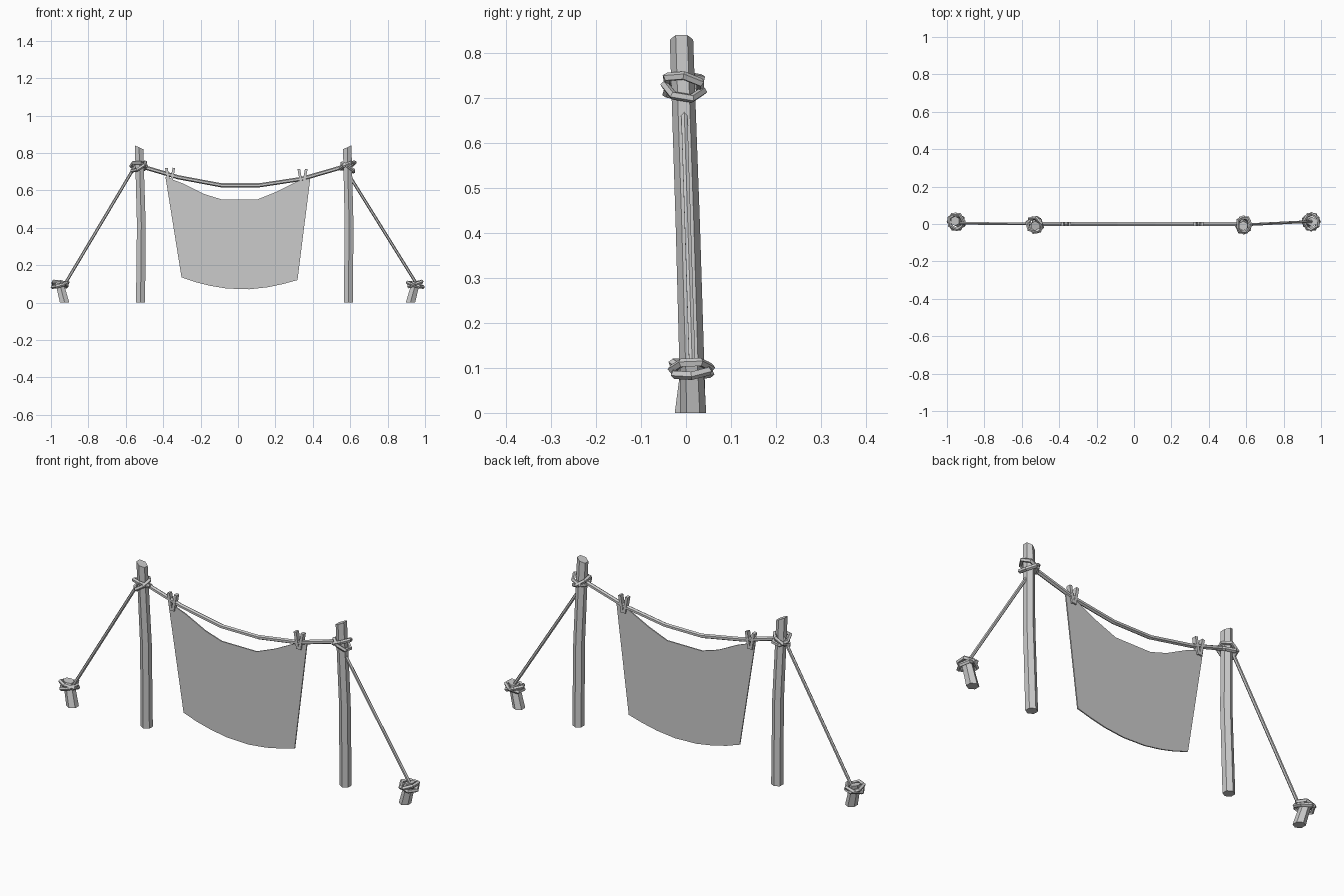
import bpy, bmesh, math
from mathutils import Vector, Matrix, Euler

if "Cube" in bpy.data.objects:
    bpy.data.objects.remove(bpy.data.objects["Cube"])

grey = bpy.data.materials.new("plain grey")
grey.use_nodes = True
GREY = (0.6, 0.6, 0.6, 1)
grey.diffuse_color = GREY
grey.node_tree.nodes["Principled BSDF"].inputs["Base Color"].default_value = GREY


def finish(name, bm):
    bmesh.ops.recalc_face_normals(bm, faces=bm.faces)
    mesh = bpy.data.meshes.new(name)
    bm.to_mesh(mesh)
    bm.free()
    mesh.materials.append(grey)
    obj = bpy.data.objects.new(name, mesh)
    bpy.context.collection.objects.link(obj)
    return obj


def skin(bm, rings, closed=False):
    """Join rings of vertices into a tube, capped unless it closes on itself."""
    n = len(rings[0])
    pairs = list(zip(rings, rings[1:]))
    if closed:
        pairs.append((rings[-1], rings[0]))
    else:
        bm.faces.new(rings[0])
        bm.faces.new(rings[-1])
    for a, b in pairs:
        for i in range(n):
            j = (i + 1) % n
            bm.faces.new((a[i], a[j], b[j], b[i]))


def pole(name, levels, slope=0.0, sides=6):
    """Upright timber; levels hold (x, y, z, radius), slope tilts the top cut."""
    bm = bmesh.new()
    rings = []
    for k, (x, y, z, r) in enumerate(levels):
        tilt = slope if k == len(levels) - 1 else 0
        ring = []
        for i in range(sides):
            a = math.tau * (i + 0.5) / sides
            dx = r * math.cos(a)
            ring.append(bm.verts.new((x + dx, y + r * math.sin(a), z + tilt * dx)))
        rings.append(ring)
    skin(bm, rings)
    return finish(name, bm)


def rope(name, points, radius, sides=6):
    """Rope along a path lying close to the xz plane."""
    bm = bmesh.new()
    pts = [Vector(p) for p in points]
    rings = []
    for k, p in enumerate(pts):
        t = (pts[min(k + 1, len(pts) - 1)] - pts[max(k - 1, 0)]).normalized()
        u = t.cross(Vector((0, 1, 0))).normalized()
        v = t.cross(u)
        rings.append([bm.verts.new(p + radius * (u * math.cos(a) + v * math.sin(a)))
                      for a in (math.tau * i / sides for i in range(sides))])
    skin(bm, rings)
    return finish(name, bm)


def lashing(name, centre, loops, major=0.043, minor=0.01, sides=6):
    """Knot of tilted hexagonal loops; loops hold (tilt x, tilt y, turn, lift)."""
    bm = bmesh.new()
    for tx, ty, turn, lift in loops:
        rot = Euler([math.radians(d) for d in (tx, ty, turn)]).to_matrix()
        middle = Vector(centre) + Vector((0, 0, lift))
        rings = []
        for i in range(sides):
            a = math.tau * i / sides
            out = Vector((math.cos(a), math.sin(a), 0))
            rings.append([bm.verts.new(middle + rot @ (
                out * (major + minor * math.cos(b)) + Vector((0, 0, minor * math.sin(b)))))
                for b in (math.tau * j / 5 for j in range(5))])
        skin(bm, rings, closed=True)
    return finish(name, bm)


def peg(name, x, z):
    """Clothes peg: two flat legs opening upward."""
    bm = bmesh.new()
    for s in (-1, 1):
        place = (Matrix.Translation((x + s * 0.0125, 0, z))
                 @ Matrix.Rotation(s * math.radians(10), 4, 'Y')
                 @ Matrix.Diagonal((0.014, 0.022, 0.085, 1)))
        bmesh.ops.create_cube(bm, size=1, matrix=place)
    return finish(name, bm)


# Posts, gently bent toward the top
pole("right_post", [(-0.521, 0.016, 0, 0.028), (-0.517, 0.004, 0.42, 0.027),
                    (-0.529, -0.01, 0.83, 0.026)], slope=-0.45)
pole("left_post", [(0.59, 0.016, 0, 0.028), (0.594, 0.004, 0.42, 0.027),
                   (0.584, -0.01, 0.83, 0.026)], slope=0.45)

# Ground stakes, leaning outward
pole("right_stake", [(-0.927, 0.004, 0, 0.029), (-0.957, 0.016, 0.115, 0.026)], slope=-0.2)
pole("left_stake", [(0.922, 0.016, 0, 0.029), (0.953, 0.012, 0.115, 0.026)], slope=0.2)

# Lashings on posts and stakes
lashing("right_post_lashing", (-0.531, -0.005, 0.725),
        [(10, -32, 10, 0.002), (-14, 24, 40, 0.005)])
lashing("left_post_lashing", (0.586, -0.005, 0.722),
        [(8, 32, 30, 0), (-10, -24, 0, 0.01)])
lashing("right_stake_lashing", (-0.951, 0.012, 0.095),
        [(6, -16, 0, 0), (-8, 18, 30, 0.004)])
lashing("left_stake_lashing", (0.948, 0.012, 0.095),
        [(6, 16, 0, 0), (-8, -18, 30, 0.004)])

# Sagging line and the two guy ropes
rope("clothes_line", [(-0.53, 0, 0.732), (-0.32, 0, 0.67), (-0.09, 0, 0.627),
                      (0.115, 0, 0.627), (0.34, 0, 0.661), (0.585, 0, 0.732)], 0.011)
rope("right_guy_rope", [(-0.535, 0, 0.755), (-0.94, 0.004, 0.075)], 0.008)
rope("left_guy_rope", [(0.582, -0.005, 0.70), (0.955, 0.014, 0.10)], 0.008)

# Hanging cloth: matching points along its top and bottom hems
top = [(-0.388, 0.672), (-0.29, 0.635), (-0.18, 0.58), (-0.09, 0.552),
       (0.105, 0.552), (0.21, 0.594), (0.30, 0.64), (0.388, 0.677)]
bottom = [(-0.302, 0.135), (-0.23, 0.11), (-0.15, 0.09), (-0.06, 0.075),
          (0.06, 0.071), (0.16, 0.082), (0.24, 0.099), (0.318, 0.12)]
bm = bmesh.new()
hems = [[bm.verts.new((x, 0, z)) for x, z in hem] for hem in (top, bottom)]
for i in range(len(top) - 1):
    bm.faces.new((hems[0][i], hems[0][i + 1], hems[1][i + 1], hems[1][i]))
cloth = finish("cloth", bm)
thick = cloth.modifiers.new("thickness", 'SOLIDIFY')
thick.thickness = 0.006
thick.offset = 0

# Pegs holding the cloth on the line
peg("right_peg", -0.363, 0.678)
peg("left_peg", 0.345, 0.672)
